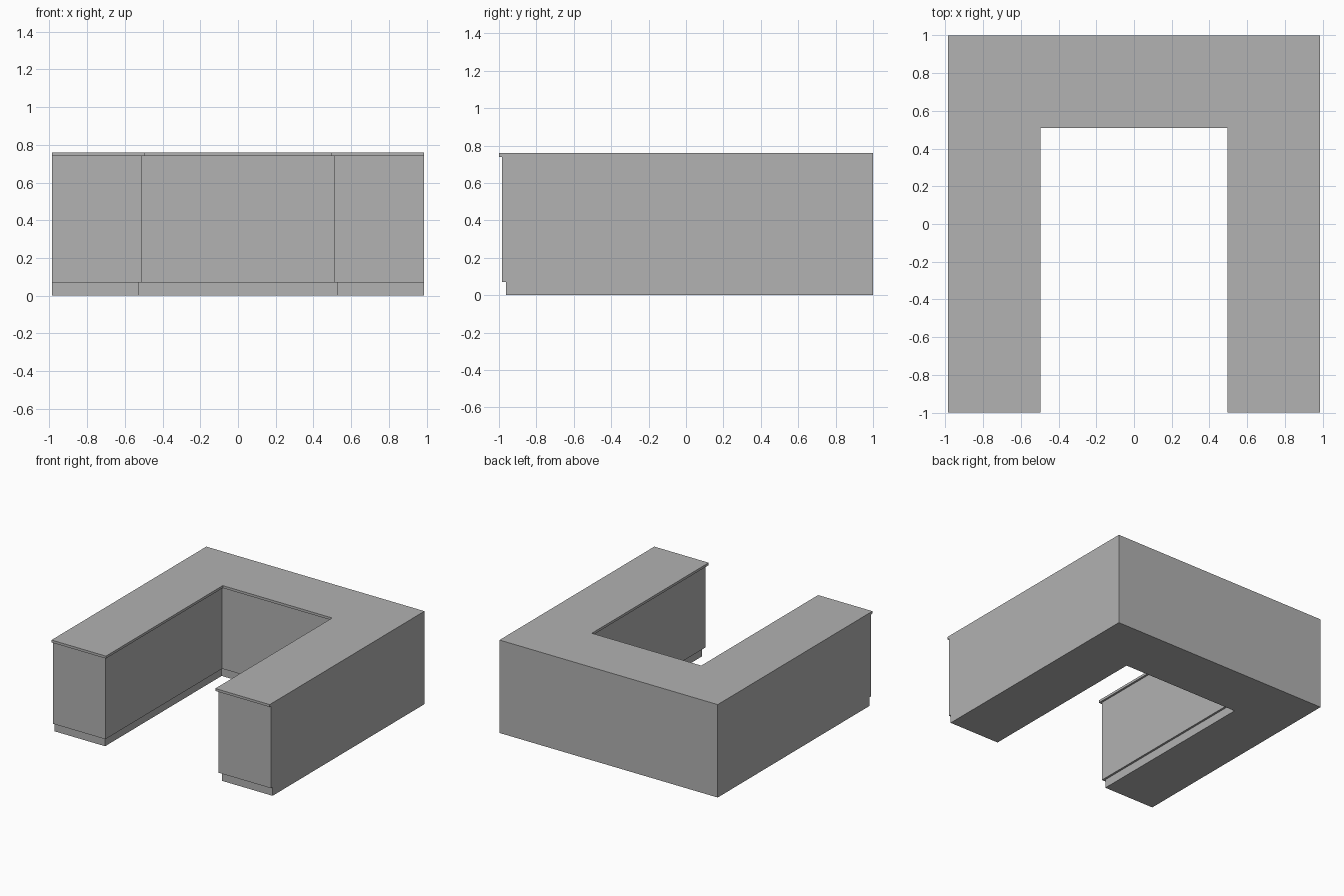
import bpy
import bmesh

if "Cube" in bpy.data.objects:
    bpy.data.objects.remove(bpy.data.objects["Cube"], do_unlink=True)

HALF_W = 0.987      # outer half width
BACK = 1.0          # outer back edge
INNER = 0.495       # half width of the opening at the top
INNER_BACK = 0.51   # back edge of the opening at the top

grey = bpy.data.materials.new("plain_grey")
grey.use_nodes = True
colour = (0.445, 0.445, 0.445, 1)
grey.diffuse_color = colour
grey.node_tree.nodes["Principled BSDF"].inputs["Base Color"].default_value = colour


def u_slab(name, z0, z1, side, front):
    """U-shaped slab, open to the front; inner walls and leg ends are set back."""
    inner, back, end = INNER + side, INNER_BACK + side, -BACK + front
    right = [(inner, back), (inner, end), (HALF_W, end), (HALF_W, BACK)]
    outline = right + [(-x, y) for x, y in reversed(right)]
    bm = bmesh.new()
    face = bm.faces.new([bm.verts.new((x, y, z0)) for x, y in outline])
    new = bmesh.ops.extrude_face_region(bm, geom=[face])["geom"]
    bmesh.ops.translate(bm, vec=(0, 0, z1 - z0),
                        verts=[v for v in new if isinstance(v, bmesh.types.BMVert)])
    bmesh.ops.recalc_face_normals(bm, faces=bm.faces)
    mesh = bpy.data.meshes.new(name)
    bm.to_mesh(mesh)
    bm.free()
    mesh.materials.append(grey)
    obj = bpy.data.objects.new(name, mesh)
    bpy.context.collection.objects.link(obj)
    return obj


# Recessed plinth, cabinet body and overhanging worktop
u_slab("plinth", 0, 0.07, 0.033, 0.037)
u_slab("cabinet_body", 0.07, 0.74, 0.016, 0.016)
u_slab("worktop", 0.74, 0.76, 0, 0)
